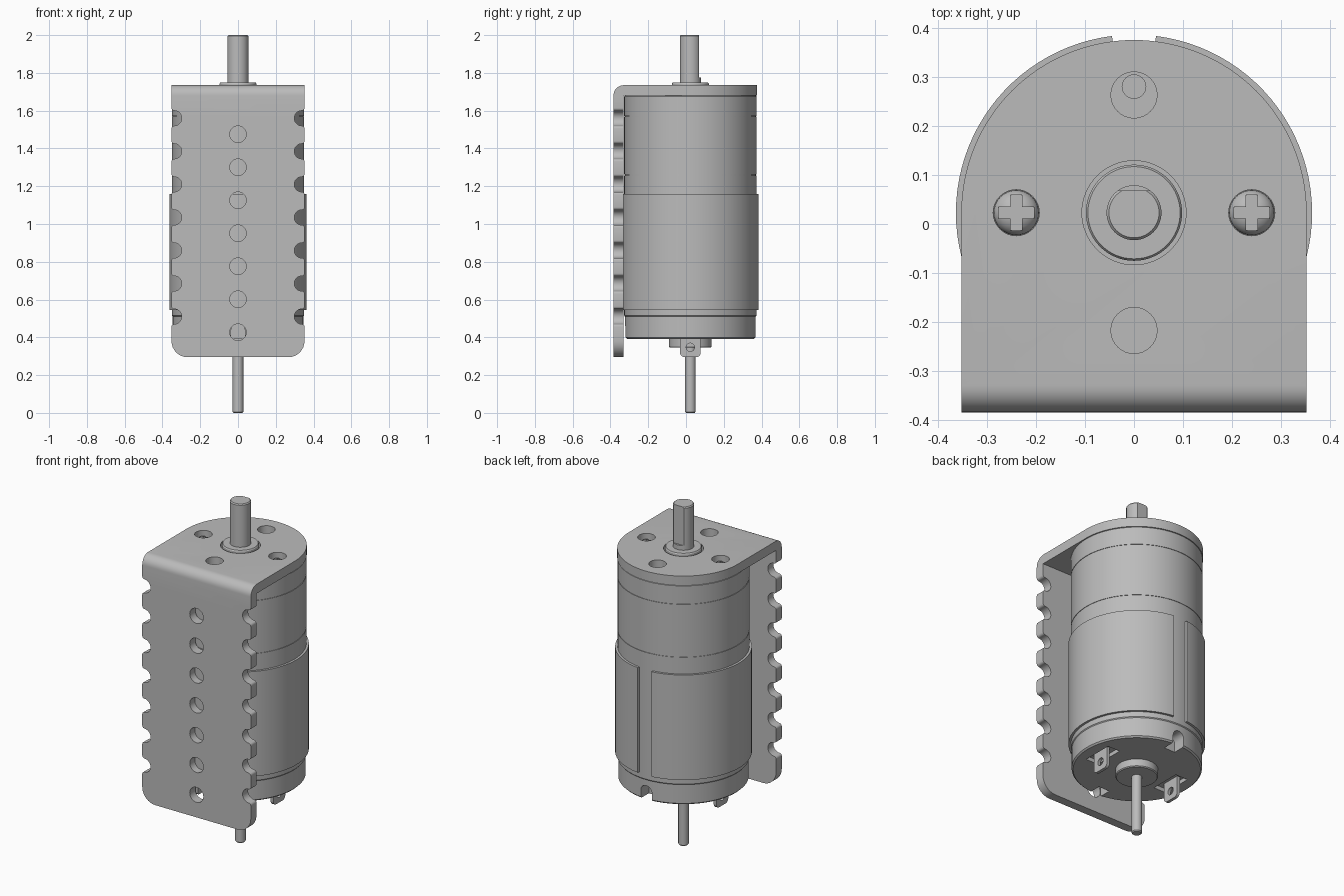
import bpy, bmesh
from math import sin, cos, radians, pi
from mathutils import Matrix, Vector

if "Cube" in bpy.data.objects:
    bpy.data.objects.remove(bpy.data.objects["Cube"])

steel = bpy.data.materials.new("grey steel")
steel.use_nodes = True
GREY = (0.5, 0.5, 0.5, 1)
steel.diffuse_color = GREY
steel.node_tree.nodes["Principled BSDF"].inputs["Base Color"].default_value = GREY

CY = 0.023                 # motor axis in y
HALF = 0.352               # bracket half width


def finish(name, bm):
    bmesh.ops.recalc_face_normals(bm, faces=bm.faces)
    me = bpy.data.meshes.new(name)
    bm.to_mesh(me)
    bm.free()
    ob = bpy.data.objects.new(name, me)
    bpy.context.collection.objects.link(ob)
    me.materials.append(steel)
    return ob


def add_prism(bm, pts, axis, lo, hi):
    """Extrude a 2D outline along one axis."""
    def place(a, b, c):
        return {"x": (c, a, b), "y": (a, c, b), "z": (a, b, c)}[axis]
    low = [bm.verts.new(place(a, b, lo)) for a, b in pts]
    top = [bm.verts.new(place(a, b, hi)) for a, b in pts]
    bm.faces.new(low[::-1])
    bm.faces.new(top)
    n = len(pts)
    for i in range(n):
        j = (i + 1) % n
        bm.faces.new((low[i], low[j], top[j], top[i]))


def prism(name, *shapes):
    bm = bmesh.new()
    for shape in shapes:
        add_prism(bm, *shape)
    return finish(name, bm)


def arc(cx, cy, r, a0, a1, n=8):
    steps = [radians(a0 + (a1 - a0) * i / n) for i in range(n + 1)]
    return [(cx + r * cos(a), cy + r * sin(a)) for a in steps]


def circle(cx, cy, r, n=32):
    return arc(cx, cy, r, 0, 360, n)[:-1]


def box(x, y, w, d):
    return [(x - w, y - d), (x + w, y - d), (x + w, y + d), (x - w, y + d)]


def lathe(name, profile, x=0, y=CY, n=96):
    """Revolve (radius, z) points about a vertical axis."""
    bm = bmesh.new()
    vs = [bm.verts.new((r, 0, z)) for r, z in profile]
    es = [bm.edges.new(p) for p in zip(vs, vs[1:])]
    bmesh.ops.spin(bm, geom=vs + es, axis=(0, 0, 1), cent=(0, 0, 0),
                   angle=2 * pi, steps=n, use_duplicate=False)
    bmesh.ops.remove_doubles(bm, verts=bm.verts, dist=1e-5)
    bmesh.ops.translate(bm, verts=bm.verts, vec=(x, y, 0))
    return finish(name, bm)


def carve(ob, cutter, op="DIFFERENCE"):
    mod = ob.modifiers.new("cut", "BOOLEAN")
    mod.operation, mod.object, mod.solver = op, cutter, "EXACT"
    bpy.context.view_layer.objects.active = ob
    bpy.ops.object.modifier_apply(modifier=mod.name)
    bpy.data.objects.remove(cutter)


# Bracket: L section with a rounded bend, trimmed by front and top outlines
section = ([(-0.384, 0.25), (-0.332, 0.25), (-0.332, 1.68), (0.45, 1.68), (0.45, 1.735)]
           + arc(-0.329, 1.68, 0.055, 90, 180))
bracket = prism("bracket", (section, "x", -0.5, 0.5))

edge = arc(HALF - 0.085, 0.38, 0.085, -90, 0)
lip, notch = 0.014, 0.04
for i in range(7):
    z = 0.51 + 0.175 * i
    edge += arc(HALF - lip, z - notch - lip, lip, 0, 90, 4)
    edge += arc(HALF - lip, z, notch, 270, 90, 14)
    edge += arc(HALF - lip, z + notch + lip, lip, -90, 0, 4)
edge.append((HALF, 1.9))
front_outline = edge + [(-x, z) for x, z in reversed(edge)]
# the notches stop at the front plate, so the trim has two depths
carve(bracket, prism("trim", (front_outline, "y", -0.6, 0.6)), "INTERSECT")
top_outline = [(-HALF, -0.6), (HALF, -0.6)] + arc(0, CY, HALF, 0, 180, 64)
carve(bracket, prism("trim", (top_outline, "z", 0, 2)), "INTERSECT")

# Bracket holes: a column in front, four bolt holes and a centre bore on top
bolts = [(0.24, CY), (-0.24, CY), (0, CY + 0.24), (0, CY - 0.24)]
holes = [(circle(0, 0.427 + 0.1747 * i, 0.044), "y", -0.5, -0.25) for i in range(7)]
holes += [(circle(x, y, 0.047), "z", 1.6, 1.8) for x, y in bolts]
holes.append((circle(0, CY, 0.106, 64), "z", 1.6, 1.8))
carve(bracket, prism("holes", *holes))

# Gearbox with two fine seams
gear_profile = [(0, 1.16), (0.35, 1.16)]
for z in (1.26, 1.57):
    gear_profile += [(0.35, z - 0.002), (0.347, z - 0.002), (0.347, z + 0.002), (0.35, z + 0.002)]
gear_profile += [(0.35, 1.676), (0.346, 1.68), (0, 1.68)]
gearbox = lathe("gearbox", gear_profile)
carve(gearbox, prism("hole", (circle(0, 0.28, 0.024), "z", 1.64, 1.8)))

# Motor can with end notches and terminal pockets
can = lathe("motor_can", [(0, 0.392), (0.338, 0.392), (0.346, 0.4), (0.346, 0.51),
                          (0.35, 0.515), (0.35, 1.16), (0, 1.16)])
slots = []
for y in (CY + 0.33, CY - 0.33):
    u_shape = [(-0.036, 0.3), (0.036, 0.3)] + arc(0, 0.44, 0.036, 0, 180)
    slots.append((u_shape, "y", y - 0.06, y + 0.06))
for x in (-0.235, 0.235):
    slots.append((box(x, CY, 0.04, 0.09), "z", 0.3, 0.415))
carve(can, prism("slots", *slots))

# Split sleeve around the can, open at the back
gap = 7.1
ring = arc(0, CY, 0.363, 90 + gap, 450 - gap, 96) + arc(0, CY, 0.348, 450 - gap, 90 + gap, 96)
sleeve = prism("sleeve", (ring, "z", 0.545, 1.16))

# Output boss and shaft with a flat on the back
boss = lathe("output_boss", [(0, 1.67), (0.098, 1.67), (0.098, 1.742), (0.094, 1.748), (0, 1.748)], n=64)
shaft = lathe("output_shaft", [(0, 1.7), (0.056, 1.7), (0.056, 1.994), (0.051, 2), (0, 2)], n=48)
carve(shaft, prism("flat", (box(0, 0.118, 0.1, 0.05), "z", 1.775, 2.1)))

# Rear bearing hub and rear shaft
lathe("rear_hub", [(0, 0.345), (0.108, 0.345), (0.113, 0.35), (0.113, 0.4), (0, 0.4)], n=64)
lathe("rear_shaft", [(0, 0), (0.023, 0), (0.028, 0.006), (0.028, 0.36), (0, 0.36)], n=32)

# Solder terminals, each with an eyelet
for side, x in (("left", 0.243), ("right", -0.243)):
    tab = arc(CY + 0.03, 0.32, 0.025, -90, 0) + [(CY + 0.055, 0.43), (CY - 0.055, 0.43)]
    tab += arc(CY - 0.03, 0.32, 0.025, 180, 270)
    terminal = prism(side + "_terminal", (tab, "x", x - 0.009, x + 0.009))
    carve(terminal, prism("eyelet", (circle(CY, 0.347, 0.022), "x", x - 0.1, x + 0.1)))

# Domed screws with cross recesses
for side, x in (("left", 0.24), ("right", -0.24)):
    dome = [(0, 1.67), (0.046, 1.67)] + [(0.046 * cos(a), 1.682 + 0.036 * sin(a))
                                        for a in (pi / 2 * i / 8 for i in range(8))] + [(0, 1.718)]
    screw = lathe(side + "_screw", dome, x=x, n=32)
    a, b = 0.012, 0.036
    cross = [(b, -a), (b, a), (a, a), (a, b), (-a, b), (-a, a),
             (-b, a), (-b, -a), (-a, -a), (-a, -b), (a, -b), (a, -a)]
    carve(screw, prism("cross", ([(x + u, CY + v) for u, v in cross], "z", 1.69, 1.8)))

# Smooth curved walls, keep edges sharp
bpy.ops.object.select_all(action="DESELECT")
for ob in bpy.context.collection.objects:
    if ob.type == "MESH":
        ob.select_set(True)
        bpy.context.view_layer.objects.active = ob
bpy.ops.object.shade_smooth_by_angle(angle=radians(30))
